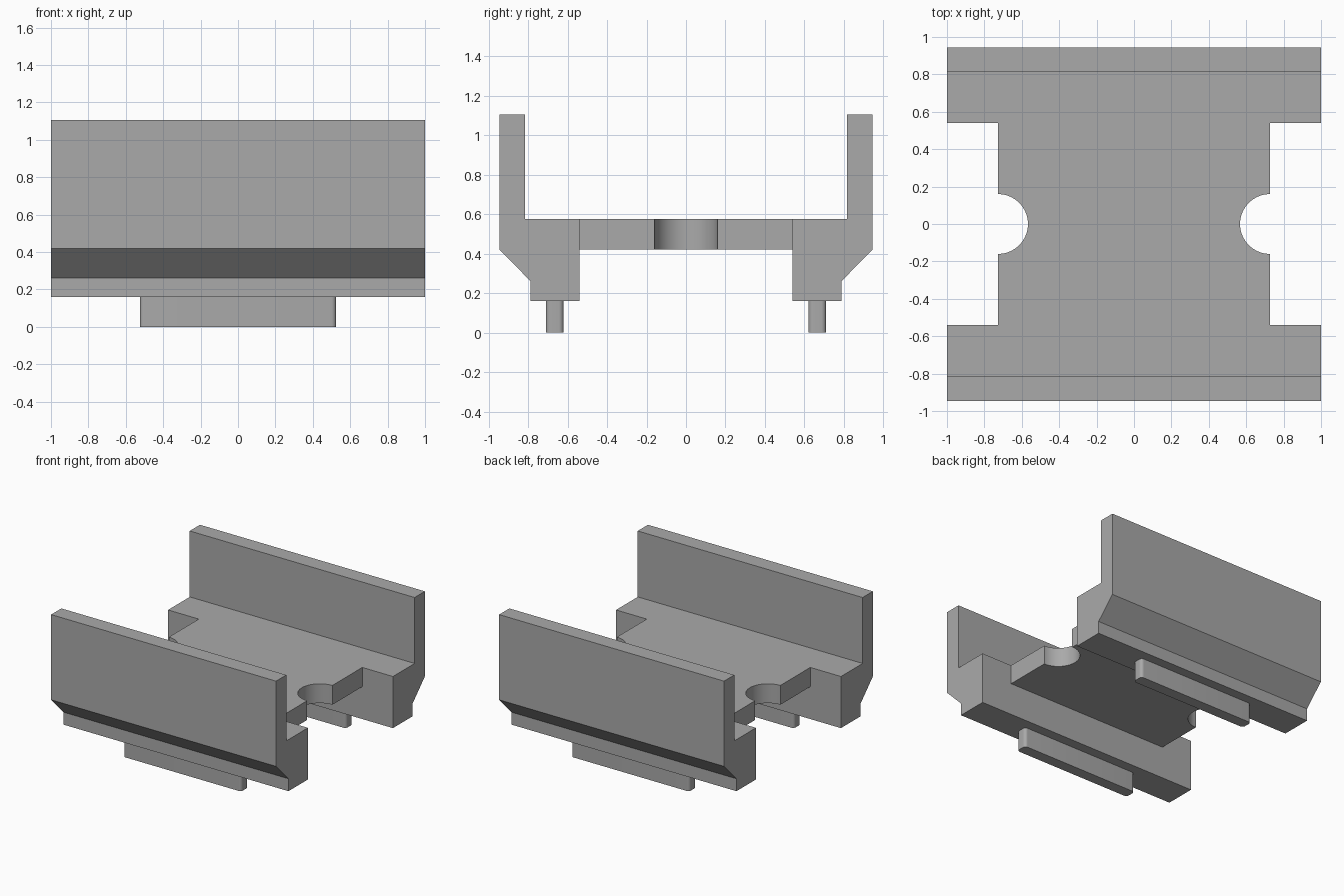
import bpy, bmesh, math
from mathutils import Matrix, Vector

default = bpy.data.objects.get("Cube")
if default:
    bpy.data.objects.remove(default, do_unlink=True)

grey = bpy.data.materials.new("mid grey")
grey.use_nodes = True
colour = (0.4, 0.4, 0.4, 1)
grey.diffuse_color = colour
grey.node_tree.nodes["Principled BSDF"].inputs["Base Color"].default_value = colour


def prism(name, outline, direction):
    """Extrude a closed outline of 3D points along a direction."""
    bm = bmesh.new()
    face = bm.faces.new([bm.verts.new(p) for p in outline])
    new = bmesh.ops.extrude_face_region(bm, geom=[face])["geom"]
    bmesh.ops.translate(bm, vec=direction,
                        verts=[v for v in new if isinstance(v, bmesh.types.BMVert)])
    bmesh.ops.recalc_face_normals(bm, faces=bm.faces)
    mesh = bpy.data.meshes.new(name)
    bm.to_mesh(mesh)
    bm.free()
    mesh.materials.append(grey)
    obj = bpy.data.objects.new(name, mesh)
    bpy.context.collection.objects.link(obj)
    return obj


def activate(obj):
    bpy.ops.object.select_all(action="DESELECT")
    obj.select_set(True)
    bpy.context.view_layer.objects.active = obj


def arc(cx, cy, r, start, end, steps):
    """Points on a circle, angles in degrees."""
    angles = [math.radians(start + (end - start) * i / steps) for i in range(steps + 1)]
    return [(cx + r * math.cos(a), cy + r * math.sin(a)) for a in angles]


# Carrier body: mirrored cross-section swept along x
half = [(0.54, 0.42), (0.54, 0.16), (0.787, 0.16), (0.787, 0.26),
        (0.945, 0.42), (0.945, 1.105), (0.815, 1.105), (0.815, 0.575)]
section = half + [(-y, z) for y, z in reversed(half)]
body = prism("carrier_body", [(-1, y, z) for y, z in section], (2, 0, 0))

# Side openings: rectangular gap with a half-round notch into the deck
edge = 0.727
gap = arc(edge, 0, 0.16, 90, 270, 32) + [(edge, -0.54), (1.1, -0.54), (1.1, 0.54), (edge, 0.54)]
for side in (1, -1):
    cutter = prism("notch_cutter", [(side * x, y, 0.1) for x, y in gap], (0, 0, 0.7))
    cutter.hide_render = True
    cut = body.modifiers.new("notch", "BOOLEAN")
    cut.operation = "DIFFERENCE"
    cut.solver = "EXACT"
    cut.object = cutter
    activate(body)
    bpy.ops.object.modifier_apply(modifier=cut.name)
    bpy.data.objects.remove(cutter, do_unlink=True)

# Locating tabs under each rail, with rounded vertical corners
length, width, r = 0.525, 0.045, 0.025
corners = [(1, 1, 0), (-1, 1, 90), (-1, -1, 180), (1, -1, 270)]
tab = [p for sx, sy, a in corners
       for p in arc(sx * (length - r), sy * (width - r), r, a, a + 90, 8)]
tabs = [prism(name, [(x, y + cy, 0) for x, y in tab], (0, 0, 0.16))
        for name, cy in (("front_tab", -0.665), ("back_tab", 0.665))]

for obj in [body] + tabs:
    activate(obj)
    bpy.ops.object.shade_smooth_by_angle(angle=math.radians(30))
